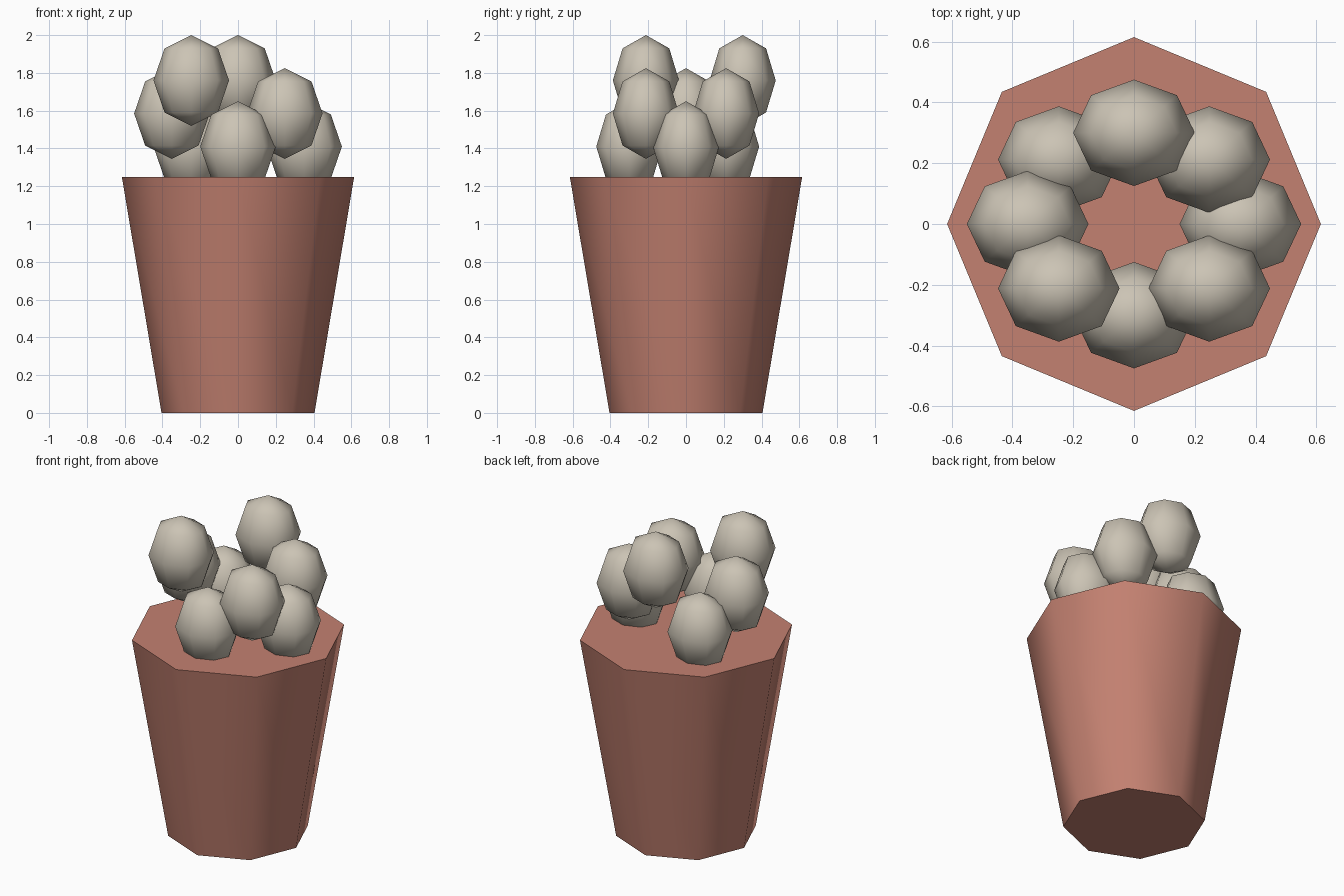
import bpy
from math import cos, sin, radians

cube = bpy.data.objects.get("Cube")
if cube:
    bpy.data.objects.remove(cube, do_unlink=True)


def material(name, rgb):
    mat = bpy.data.materials.new(name)
    mat.use_nodes = True
    mat.diffuse_color = (*rgb, 1)
    mat.node_tree.nodes["Principled BSDF"].inputs["Base Color"].default_value = (*rgb, 1)
    return mat


def finish(name, mat, angle):
    obj = bpy.context.object
    obj.name = name
    obj.data.materials.append(mat)
    bpy.ops.object.shade_smooth_by_angle(angle=radians(angle))
    return obj


terracotta = material("terracotta", (0.55, 0.22, 0.165))
pale_stone = material("pale stone", (0.60, 0.55, 0.46))

# Tapered eight-sided pot, closed at the top
POT_HEIGHT = 1.25
bpy.ops.mesh.primitive_cone_add(vertices=8, radius1=0.405, radius2=0.615,
                                depth=POT_HEIGHT, location=(0, 0, POT_HEIGHT / 2))
finish("pot", terracotta, 60)

# Ring of rounded buds, stepping through three heights
LEVELS = (1.41, 1.585, 1.76)
for i in range(8):
    a = radians(45 * i)
    bpy.ops.mesh.primitive_uv_sphere_add(segments=8, ring_count=4, radius=1,
                                         location=(0.35 * cos(a), 0.30 * sin(a), LEVELS[i % 3]))
    bpy.context.object.scale = (0.2, 0.175, 0.24)
    bpy.ops.object.transform_apply(location=False, rotation=False, scale=True)
    finish(f"bud_{i + 1}", pale_stone, 80)
